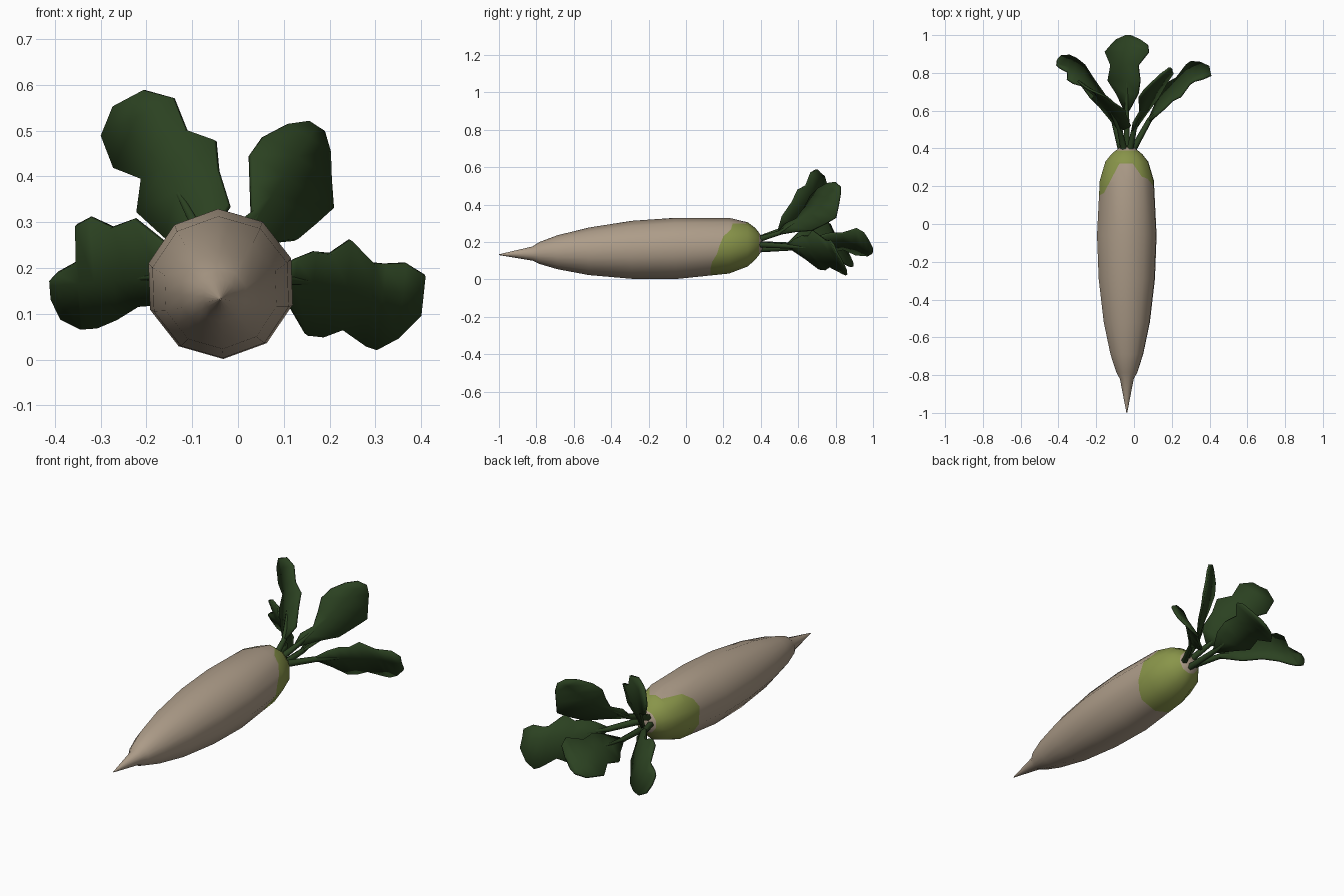
import bpy, bmesh, math
from mathutils import Vector

if "Cube" in bpy.data.objects:
    bpy.data.objects.remove(bpy.data.objects["Cube"])


def material(name, rgb):
    m = bpy.data.materials.new(name)
    m.diffuse_color = (*rgb, 1)
    m.use_nodes = True
    m.node_tree.nodes["Principled BSDF"].inputs["Base Color"].default_value = m.diffuse_color
    return m


BEIGE = material("root beige", (0.42, 0.335, 0.25))
LIME = material("shoulder green", (0.25, 0.30, 0.068))
GREEN = material("leaf green", (0.024, 0.053, 0.015))


def finish(bm, name, mats, angle):
    bmesh.ops.recalc_face_normals(bm, faces=bm.faces)
    me = bpy.data.meshes.new(name)
    bm.to_mesh(me)
    bm.free()
    for m in mats:
        me.materials.append(m)
    ob = bpy.data.objects.new(name, me)
    bpy.context.collection.objects.link(ob)
    bpy.ops.object.select_all(action='DESELECT')
    ob.select_set(True)
    bpy.context.view_layer.objects.active = ob
    bpy.ops.object.shade_smooth_by_angle(angle=math.radians(angle))
    return ob


# Root: ten-sided lathe along y; profile rows are y, centre height, radius
PROFILE = [(-1, .132, .002), (-.82, .138, .038), (-.785, .141, .058), (-.69, .145, .09),
           (-.52, .15, .127), (-.29, .158, .155), (-.06, .165, .164), (.23, .18, .149),
           (.33, .187, .118), (.37, .19, .085), (.39, .19, .06), (.41, .19, .03)]
# Where the green shoulder starts, going round from the bottom
EDGE = [.13, .13, .13, .14, .165, .18, .20, .24, .25, .32,
        .32, .32, .22, .165, .15, .15, .15, .14, .13, .13]


def root_point(y, k):
    for (y0, c0, r0), (y1, c1, r1) in zip(PROFILE, PROFILE[1:]):
        if y <= y1:
            break
    t = (y - y0) / (y1 - y0)
    c, r = c0 + (c1 - c0) * t, r0 + (r1 - r0) * t
    if k % 2:                       # odd points lie mid-side of the decagon
        r *= math.cos(math.pi / 10)
    a = math.radians(-88 + 18 * k)
    return (-.038 + r * math.cos(a), y, c + r * math.sin(a))


rows = [[p[0]] * 20 for p in PROFILE[:7]]
rows += [[min(.23, e - .004) for e in EDGE], EDGE, [max(.23, e + .004) for e in EDGE]]
green_from = 8
rows += [[p[0]] * 20 for p in PROFILE[8:]]
bm = bmesh.new()
rings = [[bm.verts.new(root_point(y, k)) for k, y in enumerate(row)] for row in rows]
for i, (a, b) in enumerate(zip(rings, rings[1:])):
    for k in range(20):
        n = (k + 1) % 20
        f = bm.faces.new((a[k], a[n], b[n], b[k]))
        f.material_index = 1 if green_from <= i < len(rings) - 2 else 0
bm.faces.new(rings[0])
bm.faces.new(rings[-1])
finish(bm, "root", [BEIGE, LIME], 50)


# Leaf: stations are (distance from axis, y, half width anticlockwise, half width clockwise)
# twist tips one edge back, fold lifts both edges
def leaf(name, degrees, stations, twist, fold=.1, lift=(0, 1, 0)):
    a = math.radians(degrees)
    out = Vector((math.cos(a), 0, math.sin(a)))
    side = Vector((-math.sin(a), 0, math.cos(a)))
    along, lift = Vector((0, 1, 0)), Vector(lift)
    base = Vector((-.038, 0, .19))
    mid = [base + out * s[0] + along * s[1] for s in stations]
    bm = bmesh.new()
    strips = []
    for p, s in zip(mid, stations):
        strips.append([bm.verts.new(p + side * w + lift * (twist * w + fold * abs(w)))
                       for w in (s[2], 0, -s[3])])
    for u, v in zip(strips, strips[1:]):
        for j in (0, 1):
            bm.faces.new((u[j], u[j + 1], v[j + 1], v[j]))
    ob = finish(bm, name + "_leaf", [GREEN], 35)
    mod = ob.modifiers.new("thickness", 'SOLIDIFY')
    mod.thickness = .012
    mod.offset = 0

    # Stalk: tapered six-sided tube from the crown into the blade
    path = [base + out * .028 + along * .385, mid[0], mid[2]]
    bm = bmesh.new()
    rings = []
    for p, r in zip(path, (.018, .014, .006)):
        d = (mid[1] - path[0]).normalized()
        u = d.cross(side).normalized()
        rings.append([bm.verts.new(p + r * (u * math.cos(t) + side * math.sin(t)))
                      for t in (j * math.pi / 3 for j in range(6))])
    for u, v in zip(rings, rings[1:]):
        for j in range(6):
            n = (j + 1) % 6
            bm.faces.new((u[j], u[n], v[n], v[j]))
    bm.faces.new(rings[0])
    bm.faces.new(rings[-1])
    finish(bm, name + "_stalk", [GREEN], 70)


leaf("right", -6, [(.12, .55, .012, .012), (.16, .60, .045, .06), (.20, .645, .066, .115),
                   (.235, .68, .066, .115), (.275, .715, .10, .095), (.33, .765, .055, .125),
                   (.355, .78, .055, .13), (.40, .795, .062, .10), (.445, .805, .04, .045)], -.5)
leaf("left", 184, [(.07, .55, .012, .012), (.12, .64, .06, .075), (.18, .725, .06, .13),
                   (.23, .785, .085, .115), (.275, .81, .10, .14), (.308, .825, .10, .125),
                   (.312, .827, .10, .045), (.355, .84, .075, .025), (.372, .85, .03, .01)], .55)
leaf("upper_left", 118, [(.08, .50, .012, .012), (.12, .55, .07, .085), (.20, .61, .098, .10),
                         (.26, .65, .055, .125), (.31, .675, .097, .08),
                         (.385, .705, .088, .088), (.43, .715, .035, .04)], .5)
leaf("upper_right", 57, [(.07, .50, .012, .012), (.11, .55, .03, .05), (.15, .60, .015, .10),
                         (.20, .66, .05, .115), (.25, .71, .085, .128), (.30, .75, .083, .09),
                         (.35, .785, .055, .055), (.38, .81, .02, .02)], -.6)
leaf("back", -90, [(.02, .60, .012, .012), (.01, .69, .06, .055), (-.005, .76, .07, .10),
                   (-.015, .84, .06, .085), (0, .91, .115, .115), (.02, .95, .11, .08),
                   (.035, .975, .075, .055), (.045, .998, .025, .005)], .6, lift=(0, 0, 1))
